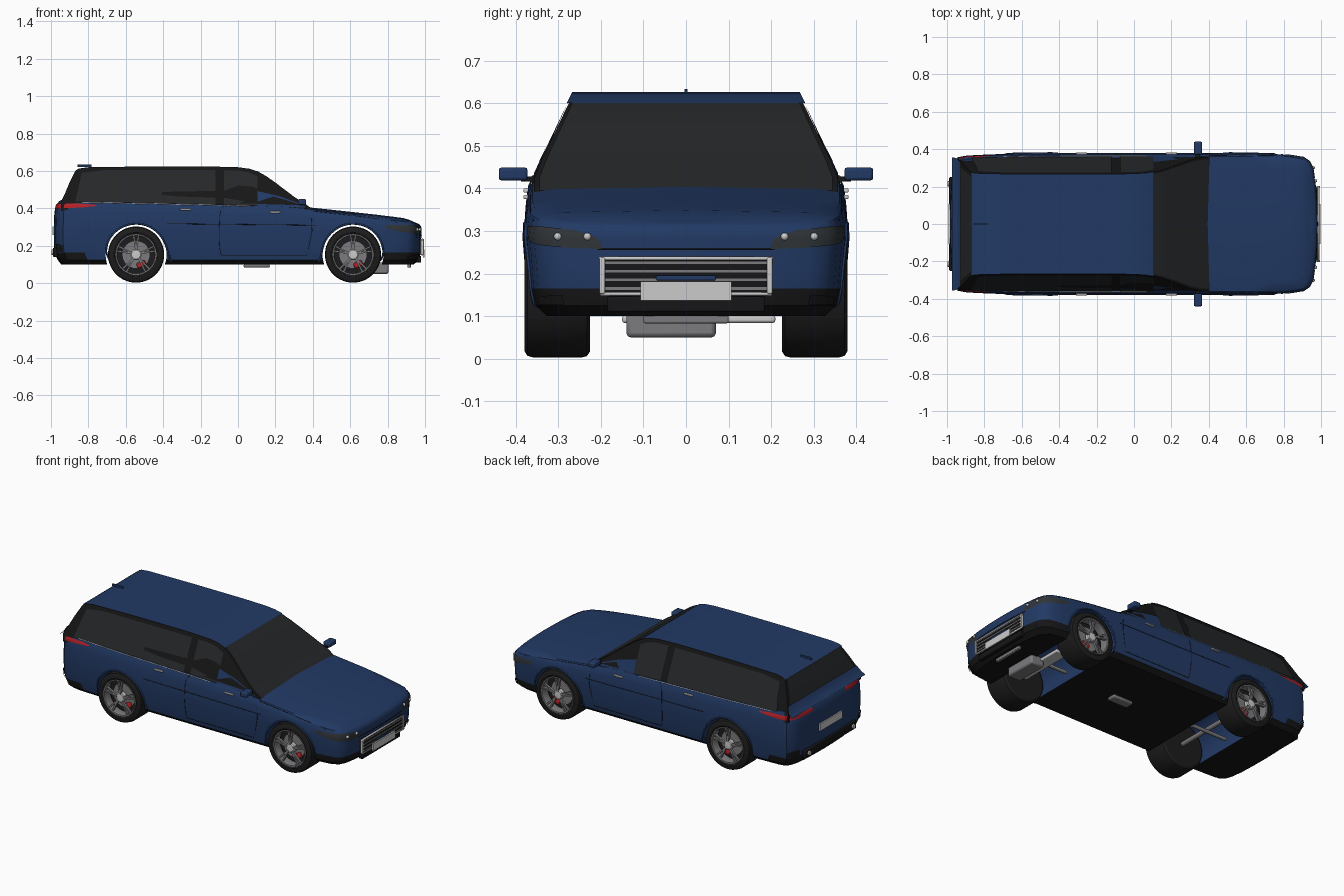
import bpy, bmesh, math
from math import sin, cos, pi, radians
from mathutils import Vector

if "Cube" in bpy.data.objects:
    bpy.data.objects.remove(bpy.data.objects["Cube"])

def mat(name, r, g, b):
    m = bpy.data.materials.new(name); m.diffuse_color = (r, g, b, 1); return m
BLUE, BLACK = mat("blue_paint", .016, .042, .13), mat("black_trim", .008, .008, .009)
GLASS, TYRE = mat("dark_glass", .018, .02, .022), mat("rubber", .012, .012, .013)
CHROME, STEEL = mat("chrome", .62, .62, .63), mat("steel", .2, .2, .21)
RED, LAMP = mat("red", .45, .015, .02), mat("lamp_glass", .03, .035, .04)

def mesh(name, verts, faces, *mats):
    me = bpy.data.meshes.new(name); me.from_pydata(verts, [], faces)
    bm = bmesh.new(); bm.from_mesh(me)
    bmesh.ops.remove_doubles(bm, verts=bm.verts, dist=1e-5)
    bmesh.ops.recalc_face_normals(bm, faces=bm.faces)
    bm.to_mesh(me); bm.free()
    o = bpy.data.objects.new(name, me); bpy.context.collection.objects.link(o)
    for m in mats: me.materials.append(m)
    return o

def box(name, c, size, m, rot=(0, 0, 0), bevel=0):
    v = [(x*size[0]/2, y*size[1]/2, z*size[2]/2) for x in (-1, 1) for y in (-1, 1) for z in (-1, 1)]
    o = mesh(name, v, [(0,1,3,2), (4,6,7,5), (0,4,5,1), (2,3,7,6), (0,2,6,4), (1,5,7,3)], m)
    o.location, o.rotation_euler = c, rot
    if bevel:
        b = o.modifiers.new("bevel", 'BEVEL'); b.width = bevel; b.segments = 2
    return o

def lathe(name, c, prof, side, m, n=48):
    # (radius, outward offset) profile turned about the y axis
    v = [(c[0]+r*cos(2*pi*i/n), c[1]+side*y, c[2]+r*sin(2*pi*i/n)) for i in range(n) for r, y in prof]
    k = len(prof)
    f = [(i*k+j, i*k+j+1, (i+1) % n*k+j+1, (i+1) % n*k+j) for i in range(n) for j in range(k-1)]
    return mesh(name, v, f, m)

def tube(name, pts, r, m, closed=False):
    cu = bpy.data.curves.new(name, 'CURVE'); cu.dimensions = '3D'
    cu.bevel_depth = r; cu.bevel_resolution = 2; cu.use_fill_caps = True
    s = cu.splines.new('POLY'); s.points.add(len(pts)-1); s.use_cyclic_u = closed
    for p, q in zip(s.points, pts): p.co = (*q, 1)
    cu.materials.append(m)
    o = bpy.data.objects.new(name, cu); bpy.context.collection.objects.link(o)

def interp(tab, x):
    if x <= tab[0][0]: return tab[0][1:]
    for a, b in zip(tab, tab[1:]):
        if x <= b[0]:
            t = (x-a[0])/(b[0]-a[0]); return [p+(q-p)*t for p, q in zip(a[1:], b[1:])]
    return tab[-1][1:]

# Lower hull: plan outline (inset from the end, width fraction) stacked in levels
REAR = [(0,0), (.002,.3), (.006,.55), (.014,.75), (.028,.88), (.05,.945), (.09,.965), (.16,.975),
        (.3,.99), (.45,1), (.6,1), (.75,1), (.9,1)]
FRONT = [(0,0), (.003,.3), (.01,.55), (.024,.78), (.042,.88), (.075,.94), (.14,.968), (.22,.985),
         (.35,1), (.46,1), (.56,1), (.6,1), (.7,1), (.85,1), (1,1)]
PLAN = [(0, d, f) for d, f in REAR] + [(1, d, f) for d, f in reversed(FRONT)]
N = len(PLAN)-1
TOP = [(-.985,.44), (-.93,.447), (-.86,.435), (.1,.414), (.34,.406), (.40,.394), (.7,.362), (.9,.338), (.975,.322)]
LOW = [(.10,.335,-.945,.94), (.125,.362,-.965,.968), (.165,.37,-.98,.978), (.22,.374,-.985,.979), (.28,.379,-.985,.981)]
HIGH = [(.3,.378,-.984,.981), (.6,.375,-.982,.977), (.85,.371,-.975,.969), (1,.361,-.955,.955)]

def nominal(j):
    e, d, f = PLAN[j]; return .98-d if e else -.985+d
def levels(x):
    t = interp(TOP, x)[0]
    return LOW + [(.28+(t-.28)*h[0],)+h[1:] for h in HIGH]
def node(j, z, off=0):
    e, d, f = PLAN[j]
    w, xr, xf = interp(levels(nominal(j)), z)
    return Vector(((xf-d if e else xr+d)*(1+off), w*f*(1+2.6*off), z))
def hull(p, z, off=0):
    j = min(int(p), N-1); return node(j, z, off).lerp(node(j+1, z, off), p-j)
def col(x):
    return interp([(nominal(j), j) for j in range(N+1)], x)[0]
def flip(v, s): return (v[0], v[1]*s, v[2])

def make_body():
    V, F = [], []
    for s in (1, -1):
        base = len(V)
        for j in range(N+1):
            ring = [node(j, l[0]) for l in levels(nominal(j))]
            a, t = ring[0], ring[-1]
            crown = .012*min(1, PLAN[j][1]/.05)
            ring = [Vector((a.x, 0, a.z))] + ring + [Vector((t.x, t.y*.85, t.z+crown*.6)), Vector((t.x, 0, t.z+crown))]
            V += [flip(v, s) for v in ring]
        k = len(ring)
        F += [(base+j*k+i, base+j*k+i+1, base+j*k+k+i+1, base+j*k+k+i) for j in range(N) for i in range(k-1)]
    o = mesh("body", V, F, BLUE, BLACK)
    for p in o.data.polygons:
        if p.center.z < .124 or (p.center.z < .164 and abs(p.center.x) > .75): p.material_index = 1
    return o
body = make_body()

# Wheel tunnels cut through the hull
WX, WZ, WR = (-.545, .615), .153, .15
for x in WX:
    cut = lathe("wheel_cutter", (x, 0, WZ), [(0,-.5), (.163,-.5), (.163,.5), (0,.5)], 1, BLUE)
    cut.hide_render = True
    b = body.modifiers.new("arch", 'BOOLEAN'); b.operation = 'DIFFERENCE'; b.solver = 'EXACT'; b.object = cut
    bpy.context.view_layer.objects.active = body
    bpy.ops.object.modifier_apply(modifier="arch")
    bpy.data.objects.remove(cut)

# Greenhouse with leaning sides
def side(z): return min(.357, .362-.48*(z-.42))
SHIELD = [(.405,.392), (.36,.423), (.3,.462), (.2,.538), (.15,.573), (.105,.598)]
ROOF = [(.105,.598), (.06,.612), (0,.62), (-.15,.624), (-.5,.624), (-.8,.62), (-.85,.613), (-.868,.603)]
TAIL = [(-.868,.603), (-.9,.54), (-.925,.48), (-.945,.44)]
prof = SHIELD + ROOF[1:] + TAIL[1:] + [(-.945,.39)]
n = len(prof)
mesh("greenhouse", [(x, s*side(z), z) for s in (1, -1) for x, z in prof],
     [tuple(range(n)), tuple(range(2*n-1, n-1, -1))] + [(i, (i+1) % n, n+(i+1) % n, n+i) for i in range(n)], BLACK)

def band(name, pts, frac, dx, dz, m):
    v = [(x+dx, s*frac*side(z), z+dz) for x, z in pts for s in (-1, 1)]
    mesh(name, v, [(2*i, 2*i+1, 2*i+3, 2*i+2) for i in range(len(pts)-1)], m)
band("roof_panel", ROOF, 1.012, 0, .003, BLUE)
band("windscreen", SHIELD, .965, .002, .003, GLASS)
band("rear_window", TAIL[:3], .93, -.003, .001, GLASS)
band("tailgate_lip", [(-.925,.478), (-.945,.44), (-.968,.425)], 1, -.006, 0, BLUE)

# Side glass and blue door corner
def panel(name, pts, off, m):
    for s in (1, -1):
        mesh(name, [(x, s*(side(z)+off), z) for x, z in pts], [tuple(range(len(pts)))], m)
panel("rear_side_glass", [(-.87,.437), (-.12,.42), (-.12,.604), (-.72,.604), (-.835,.59)], .003, GLASS)
panel("front_side_glass", [(-.075,.42), (.105,.416), (.105,.572), (.06,.592), (0,.602), (-.075,.604)], .003, GLASS)
panel("door_corner", [(.105,.41), (.36,.405), (.35,.418), (.22,.466), (.105,.492)], .004, BLUE)

# Lamps following the hull
def strip(name, rows, off, m, k=4):
    for s in (1, -1):
        v = [flip(hull(p, a+(b-a)*i/k, off), s) for p, a, b in rows for i in range(k+1)]
        f = [(r*(k+1)+i, r*(k+1)+i+1, (r+1)*(k+1)+i+1, (r+1)*(k+1)+i) for r in range(len(rows)-1) for i in range(k)]
        mesh(name, v, f, m)
strip("headlamp", [(N-1.9,.258,.27), (N-2,.258,.285), (N-2.6,.26,.302), (N-3,.262,.306), (N-4,.266,.31),
                   (N-5,.27,.312), (N-6,.28,.312), (N-6.7,.296,.312)], .003, LAMP)
strip("tail_lamp", [(1.5,.4,.425), (2,.398,.427), (3,.398,.427), (4,.4,.427), (5,.402,.427), (6,.402,.426),
                    (7,.406,.424), (7.4,.412,.418)], .004, RED)
strip("front_fog_vent", [(N-3,.128,.148), (N-4,.126,.148), (N-5,.128,.144)], .006, BLACK)
strip("rear_bumper_vent", [(3,.17,.205), (4,.17,.21), (5,.17,.2)], .005, BLACK)

for s in (1, -1):
    # Seams, arch lips and waistline
    def seam(name, pts, r=.0015, m=BLACK, off=0):
        tube(name, [flip(hull(col(x), z, off), s) for x, z in pts], r, m)
    seam("door_gap_middle", [(-.1, .15+.03*i) for i in range(10)])
    seam("door_gap_front", [(.375,.15), (.385,.22), (.395,.28), (.395,.34), (.385,.4)])
    seam("door_gap_bottom", [(-.1,.15), (.05,.15), (.2,.15), (.375,.15)])
    seam("waist_crease", [(-.38+.1*i, .318-.001*i) for i in range(9)])
    seam("belt_trim", [(-.86+.095*i, .433-.0021*i) for i in range(11)], .002, CHROME, .001)
    seam("bonnet_gap", [(.42,.385), (.6,.365), (.75,.345), (.86,.325)])
    for x in WX:
        arc = [radians(-14+208*i/32) for i in range(33)]
        seam("arch_lip", [(x+.165*cos(a), WZ+.165*sin(a)) for a in arc], .005, BLUE)
    # Handles, mirrors, lamps and exhaust tips
    for x, z in ((-.28,.395), (.2,.38)):
        box("door_handle", (x, s*.376, z), (.06,.012,.01), CHROME, bevel=.003)
    box("door_mirror", (.342, s*.406, .434), (.045,.068,.031), BLUE, bevel=.007)
    box("mirror_arm", (.34, s*.368, .422), (.025,.04,.012), BLACK)
    for p in (N-2.25, N-3.1):
        bpy.ops.mesh.primitive_uv_sphere_add(segments=16, ring_count=8, radius=.009, location=flip(hull(p, .287, .003), s))
        bpy.context.object.name = "headlamp_bulb"; bpy.context.object.data.materials.append(CHROME)
    tube("exhaust_tip", [(-.93, s*.215,.165), (-.998, s*.215,.165)], .014, CHROME)
    # Wheels
    for x in WX:
        c = (x, s*.225, WZ)
        lathe("tyre", c, [(0,.0), (.135,0), (.147,.008), (.15,.02), (.15,.135), (.146,.148), (.136,.154), (.118,.155),
                          (.108,.149), (.106,.09), (0,.09)], s, TYRE, 64)
        lathe("rim", c, [(.103,.1), (.1,.143), (.103,.151), (.109,.152), (.111,.148)], s, STEEL)
        lathe("brake_disc", c, [(0,.105), (.075,.105), (.075,.1), (0,.098)], s, STEEL, 32)
        lathe("wheel_hub", c, [(.03,.12), (.03,.142), (.024,.147), (.01,.148), (0,.148)], s, CHROME, 24)
        box("brake_caliper", (x+.028, s*.338, WZ-.052), (.05,.03,.03), RED, (0, radians(-25), 0), .006)
        for i in range(5):
            a = 2*pi*i/5+pi/2
            for d in (-.11, .11):
                q = a+d
                box("spoke", (x+.064*cos(q), s*.367, WZ+.064*sin(q)), (.086,.014,.009), STEEL, (0, -a-d*1.4, 0))

# Nose: grille, plate and intake
box("grille", (.974,0,.195), (.026,.39,.085), BLACK)
for i in range(4):
    box("grille_slat", (.986,0,.165+.02*i), (.008,.385,.006), STEEL)
box("grille_bar", (.99,0,.19), (.006,.14,.012), BLUE, bevel=.003)
tube("grille_frame", [(.985,-.198,.152), (.985,.198,.152), (.985,.2,.236), (.985,-.2,.236)], .006, CHROME, True)
for s in (1, -1):
    box("grille_frame_side", (.985, s*.197, .195), (.018,.013,.085), CHROME, bevel=.003)
box("front_plate", (.994,0,.159), (.008,.215,.044), CHROME)
box("lower_intake", (.966,0,.128), (.025,.37,.036), BLACK, bevel=.004)
tube("bonnet_edge", [flip(hull(N-t, .257, .0005), s) for t, s in ((2,-1), (1,-1), (0,1), (1,1), (2,1))], .002, BLACK)

# Tail: plate and bumper
box("rear_plate", (-.985,0,.28), (.012,.215,.045), CHROME)
box("rear_bumper_trim", (-.977,0,.165), (.024,.5,.05), BLACK, bevel=.006)
box("roof_fin", (-.82,0,.627), (.075,.008,.014), BLUE, bevel=.002)

# Underside parts
box("oil_pan", (.76,-.035,.08), (.09,.21,.06), STEEL, bevel=.01)
box("subframe", (.70,.03,.093), (.08,.36,.018), CHROME, bevel=.006)
box("front_skid", (.915,0,.093), (.02,.2,.02), STEEL, bevel=.004)
box("exhaust_silencer", (.10,0,.093), (.14,.06,.02), STEEL, bevel=.008)
for x in WX:
    tube("axle", [(x,-.24,WZ), (x,.24,WZ)], .014, STEEL)
    tube("link_arm", [(x-.12,0,.13), (x+.12,0,.13)], .011, STEEL)

# Smooth shading with sharp edges kept
bpy.ops.object.select_all(action='DESELECT')
for o in bpy.data.objects:
    if o.type == 'MESH': o.select_set(True)
bpy.context.view_layer.objects.active = body
bpy.ops.object.shade_smooth_by_angle(angle=radians(32))

for m in bpy.data.materials:
    if m.users and not m.is_grease_pencil:
        m.use_nodes = True
        m.node_tree.nodes["Principled BSDF"].inputs["Base Color"].default_value = m.diffuse_color
